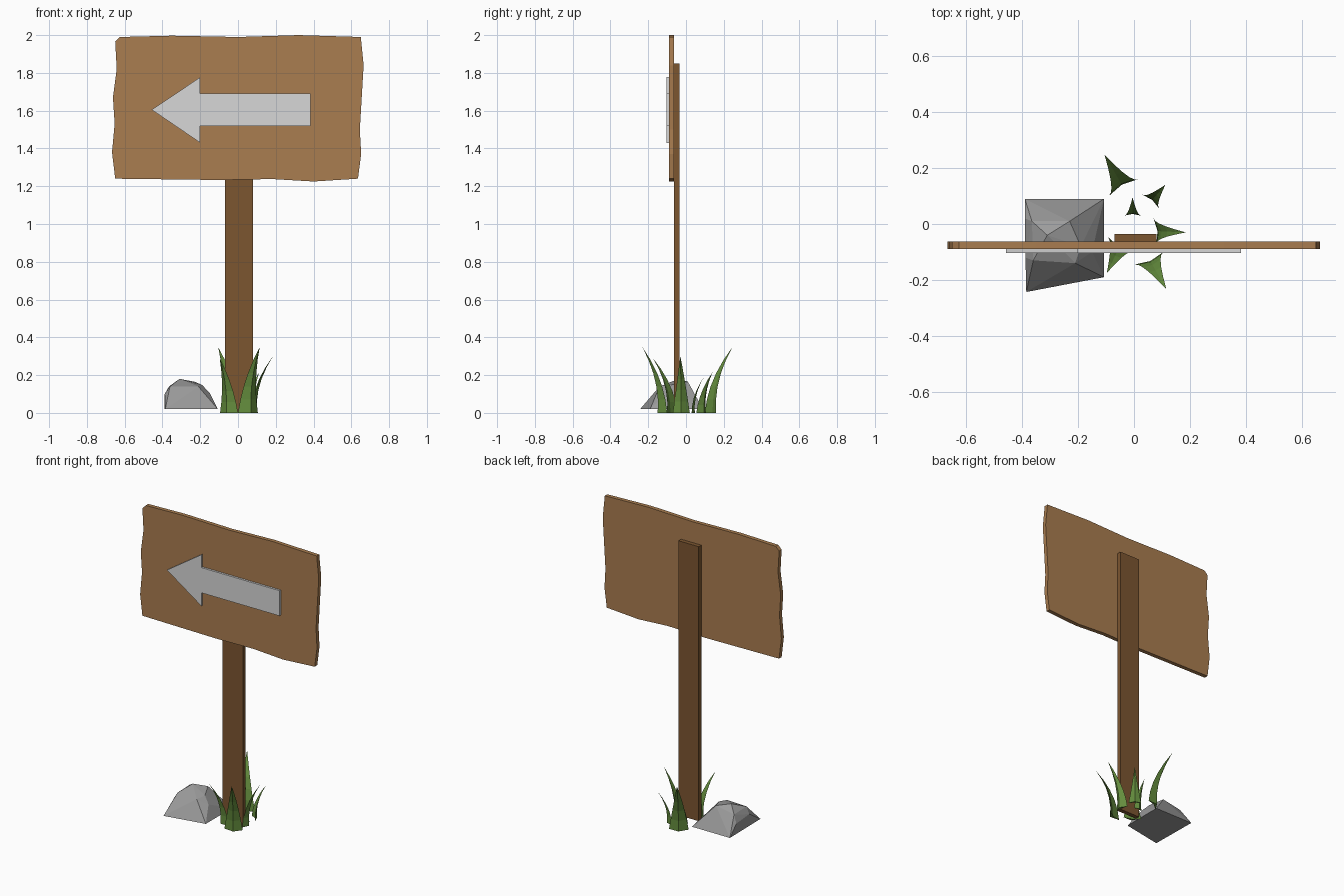
import bpy
import bmesh
from mathutils import Vector

default_cube = bpy.data.objects.get("Cube")
if default_cube:
    bpy.data.objects.remove(default_cube, do_unlink=True)


def make_material(name, colour):
    material = bpy.data.materials.new(name)
    material.use_nodes = True
    rgba = (*colour, 1.0)
    material.diffuse_color = rgba
    shader = next(n for n in material.node_tree.nodes if n.type == "BSDF_PRINCIPLED")
    shader.inputs["Base Color"].default_value = rgba
    shader.inputs["Roughness"].default_value = 0.8
    return material


board_wood = make_material("light wood", (0.4, 0.205, 0.08))
post_wood = make_material("dark wood", (0.2, 0.092, 0.03))
arrow_paint = make_material("pale grey", (0.68, 0.68, 0.68))
stone = make_material("stone grey", (0.33, 0.33, 0.33))
grass_green = make_material("grass green", (0.13, 0.27, 0.048))


def finish(name, bm, material):
    """Turn a bmesh into a flat shaded object with one material."""
    bmesh.ops.recalc_face_normals(bm, faces=bm.faces[:])
    mesh = bpy.data.meshes.new(name)
    bm.to_mesh(mesh)
    bm.free()
    mesh.materials.append(material)
    obj = bpy.data.objects.new(name, mesh)
    bpy.context.collection.objects.link(obj)
    return obj


def slab(name, outline, front, back, material):
    """Extrude an outline in x and z from the front to the back."""
    bm = bmesh.new()
    face = bm.faces.new([bm.verts.new((x, front, z)) for x, z in outline])
    extruded = bmesh.ops.extrude_face_region(bm, geom=[face], use_keep_orig=True)
    moved = [v for v in extruded["geom"] if isinstance(v, bmesh.types.BMVert)]
    bmesh.ops.translate(bm, verts=moved, vec=(0, back - front, 0))
    return finish(name, bm, material)


# Sign board with uneven, weathered edges
board_outline = [
    (-0.65, 1.965), (-0.625, 1.99), (-0.35, 1.997), (0, 1.99), (0.32, 2),
    (0.65, 1.99), (0.665, 1.84), (0.645, 1.5), (0.652, 1.37), (0.635, 1.24),
    (0.4, 1.225), (0.18, 1.238), (-0.1, 1.233), (-0.65, 1.24),
    (-0.667, 1.38), (-0.653, 1.53), (-0.662, 1.67), (-0.642, 1.82),
]
slab("sign_board", board_outline, -0.09, -0.063, board_wood)

# Post behind the board
post_outline = [(-0.07, 0), (0.08, 0), (0.08, 1.85), (-0.07, 1.85)]
slab("post", post_outline, -0.063, -0.035, post_wood)

# Raised arrow pointing to the model's right
arrow_outline = [
    (-0.457, 1.605), (-0.2, 1.43), (-0.2, 1.52), (0.383, 1.52),
    (0.383, 1.69), (-0.2, 1.69), (-0.2, 1.777),
]
slab("arrow", arrow_outline, -0.104, -0.09, arrow_paint)

# Faceted rock
rock_points = [
    (-0.39, 0.09, 0.02), (-0.107, 0.09, 0.02),
    (-0.107, -0.19, 0.02), (-0.385, -0.243, 0.02),
    (-0.39, 0.02, 0.09), (-0.388, -0.12, 0.1), (-0.365, 0.01, 0.14),
    (-0.31, -0.04, 0.18), (-0.23, 0.01, 0.165), (-0.19, -0.08, 0.148),
    (-0.36, -0.13, 0.14), (-0.21, -0.14, 0.14), (-0.15, -0.1, 0.105),
]
rock = bmesh.new()
for point in rock_points:
    rock.verts.new(point)
hull = bmesh.ops.convex_hull(rock, input=rock.verts[:])
loose = [v for v in hull["geom_interior"] if isinstance(v, bmesh.types.BMVert)]
bmesh.ops.delete(rock, geom=loose, context="VERTS")
finish("rock", rock, stone)


def grass_blade(name, left, right, tip, height, levels=5):
    """Build a folded blade that narrows and bends outward to its tip."""
    left, right, tip = Vector(left), Vector(right), Vector(tip)
    middle = (left + right) / 2
    lean = tip - middle
    side = (right - left) / 2
    outward = lean.normalized() * side.length
    # Crescent section: two corners, an outer ridge and an inner fold
    section = [-side, outward * 0.55, side, outward * 0.2]
    bm = bmesh.new()
    rings = []
    for level in range(levels):
        t = level / levels
        centre = middle + lean * t ** 2
        width = (1 - t) ** 0.95
        ring = []
        for offset in section:
            x, y = centre + offset * width
            ring.append(bm.verts.new((x, y, height * t)))
        rings.append(ring)
    top = bm.verts.new((tip.x, tip.y, height))
    count = len(section)
    for lower, upper in zip(rings, rings[1:]):
        for i in range(count):
            j = (i + 1) % count
            bm.faces.new((lower[i], lower[j], upper[j], upper[i]))
    for i in range(count):
        bm.faces.new((rings[-1][i], rings[-1][(i + 1) % count], top))
    bm.faces.new(rings[0])
    return finish(name, bm, grass_green)


# Ring of grass blades around the post: two base corners, tip, height
blades = {
    "grass_back_right": ((-0.09, 0.1), (0.015, 0.16), (-0.105, 0.247), 0.35),
    "grass_back_left": ((0.03, 0.105), (0.09, 0.055), (0.112, 0.14), 0.215),
    "grass_back_middle": ((-0.035, 0.03), (0.025, 0.03), (-0.005, 0.095), 0.19),
    "grass_left": ((0.07, 0.02), (0.08, -0.07), (0.185, -0.03), 0.3),
    "grass_front_left": ((0, -0.145), (0.105, -0.1), (0.115, -0.232), 0.35),
    "grass_front_right": ((-0.095, -0.045), (0, -0.1), (-0.097, -0.175), 0.29),
}
for blade_name, shape in blades.items():
    grass_blade(blade_name, *shape)
